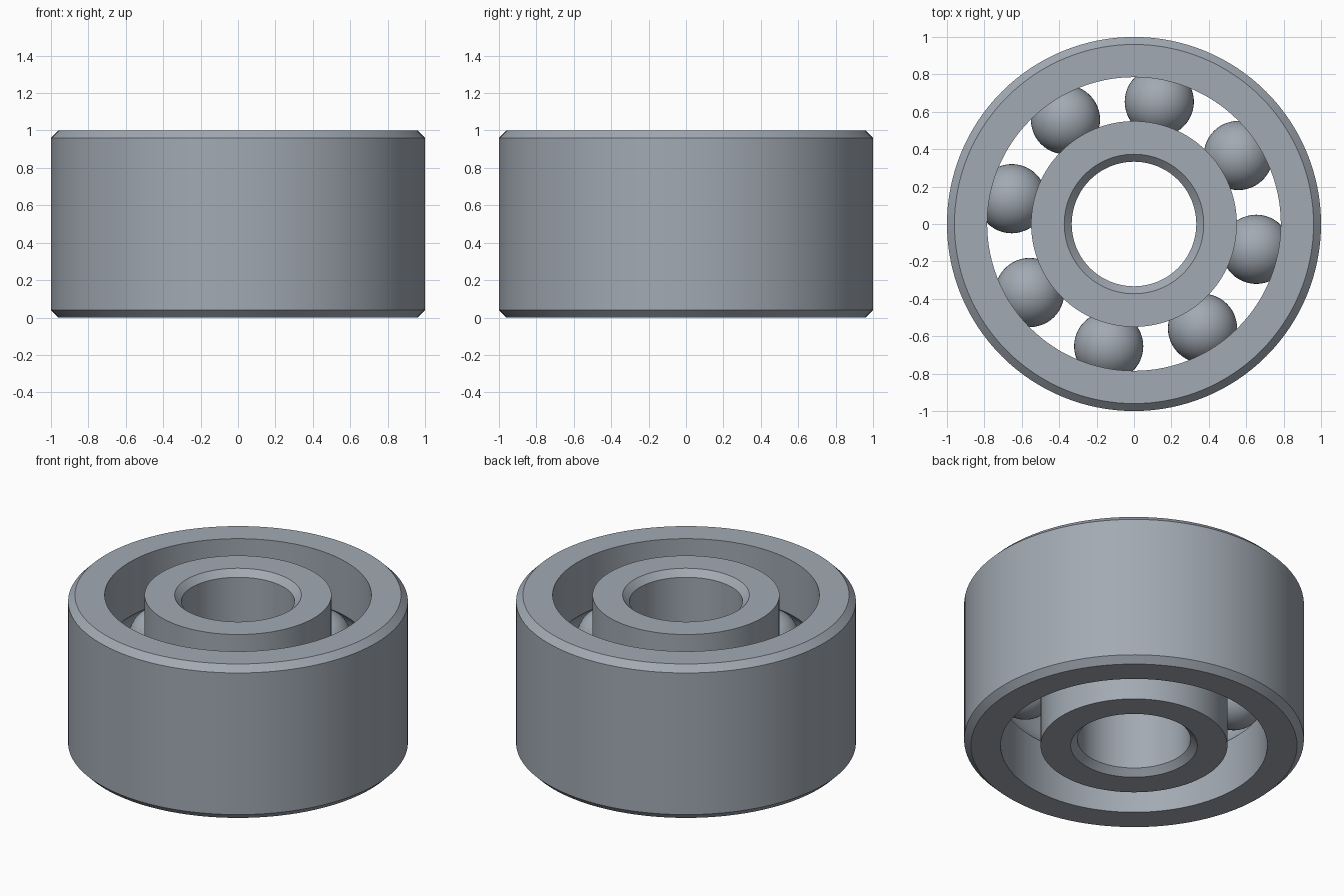
import bpy
import bmesh
import math
from mathutils import Vector

cube = bpy.data.objects.get("Cube")
if cube:
    bpy.data.objects.remove(cube, do_unlink=True)

HEIGHT = 1.0
CHAMFER = 0.04
OUTER_R, OUTER_BORE = 1.0, 0.785
INNER_R, INNER_BORE = 0.55, 0.333
PITCH_R = (OUTER_BORE + INNER_R) / 2
BALL_R = 0.185
GROOVE_R = 0.187
BALLS = 8
FIRST_ANGLE = math.radians(-11.7)

steel = bpy.data.materials.new("steel grey")
steel.use_nodes = True
STEEL = (0.36, 0.40, 0.45, 1)
steel.diffuse_color = STEEL
steel.node_tree.nodes["Principled BSDF"].inputs["Base Color"].default_value = STEEL


def finish(name, bm):
    mesh = bpy.data.meshes.new(name)
    bm.to_mesh(mesh)
    bm.free()
    mesh.materials.append(steel)
    obj = bpy.data.objects.new(name, mesh)
    bpy.context.collection.objects.link(obj)
    bpy.ops.object.select_all(action='DESELECT')
    obj.select_set(True)
    bpy.context.view_layer.objects.active = obj
    bpy.ops.object.shade_smooth_by_angle(angle=math.radians(30))
    return obj


def race(name, plain_r, groove_side_r):
    """Revolved ring: chamfered plain wall, ball groove in the other wall."""
    out = 1 if plain_r > groove_side_r else -1
    chamfer_r = plain_r - out * CHAMFER
    profile = [(groove_side_r, 0), (chamfer_r, 0), (plain_r, CHAMFER),
               (plain_r, HEIGHT - CHAMFER), (chamfer_r, HEIGHT),
               (groove_side_r, HEIGHT)] if out > 0 else \
              [(groove_side_r, 0), (plain_r + CHAMFER, 0), (plain_r, CHAMFER),
               (plain_r, HEIGHT - CHAMFER), (plain_r + CHAMFER, HEIGHT),
               (groove_side_r, HEIGHT)]
    # Circular groove from its upper lip to its lower lip
    lip = math.acos(abs(groove_side_r - PITCH_R) / GROOVE_R)
    steps = 16
    for i in range(steps + 1):
        a = lip * (1 - 2 * i / steps)
        profile.append((PITCH_R + out * GROOVE_R * math.cos(a),
                        HEIGHT / 2 + GROOVE_R * math.sin(a)))
    bm = bmesh.new()
    verts = [bm.verts.new((r, 0, z)) for r, z in profile]
    edges = [bm.edges.new((v, verts[(i + 1) % len(verts)]))
             for i, v in enumerate(verts)]
    bmesh.ops.spin(bm, geom=verts + edges, cent=(0, 0, 0), axis=(0, 0, 1),
                   angle=math.tau, steps=128)
    bmesh.ops.remove_doubles(bm, verts=bm.verts, dist=0.0001)
    bmesh.ops.recalc_face_normals(bm, faces=bm.faces)
    return finish(name, bm)


# Rings
race("outer_ring", OUTER_R, OUTER_BORE)
race("inner_ring", INNER_BORE, INNER_R)

# Balls
for i in range(BALLS):
    a = FIRST_ANGLE + math.tau * i / BALLS
    bm = bmesh.new()
    bmesh.ops.create_uvsphere(bm, u_segments=48, v_segments=24, radius=BALL_R)
    ball = finish(f"ball_{i + 1}", bm)
    ball.location = Vector((PITCH_R * math.cos(a), PITCH_R * math.sin(a), HEIGHT / 2))
